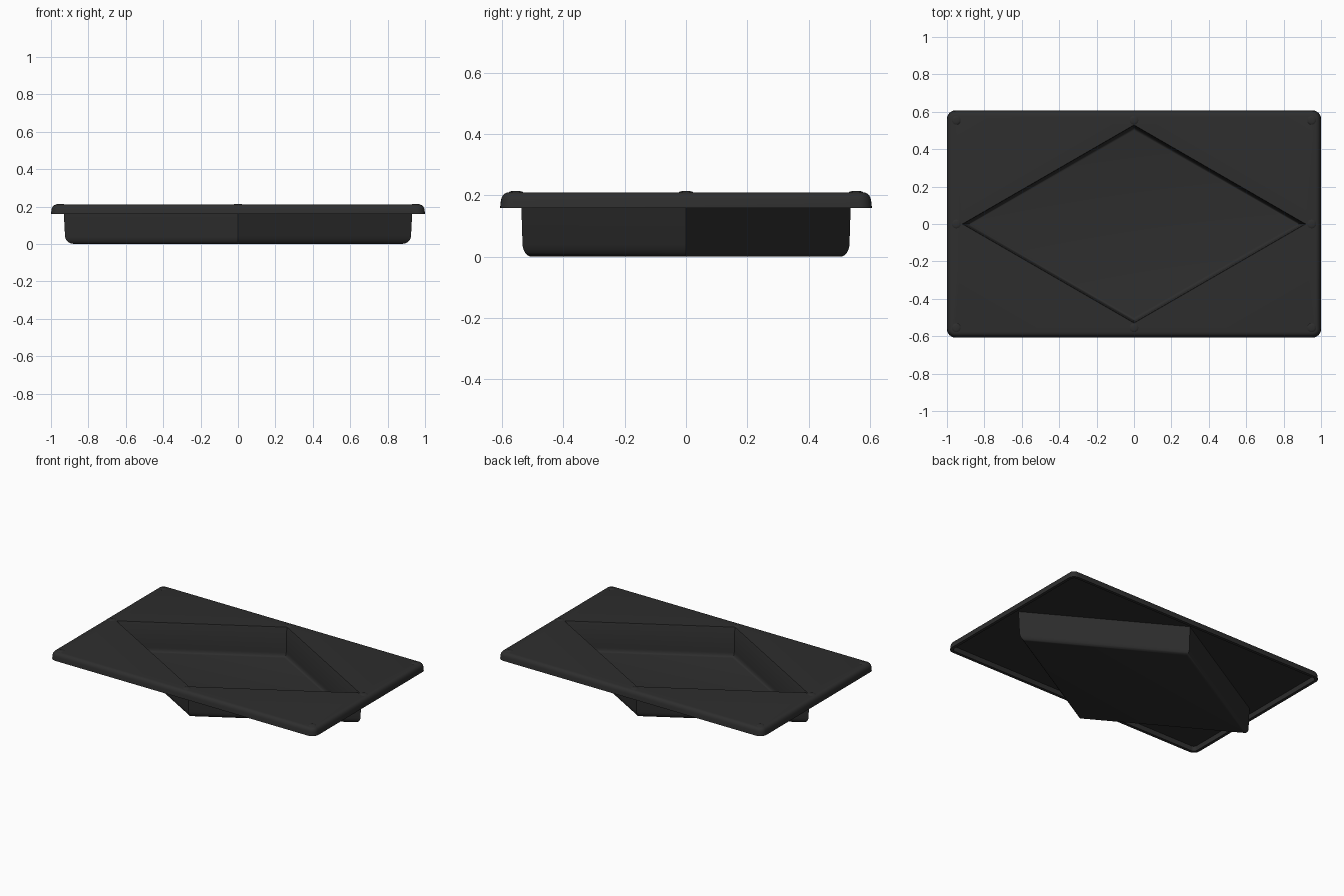
import bpy, bmesh, math

if "Cube" in bpy.data.objects:
    bpy.data.objects.remove(bpy.data.objects["Cube"])

mat = bpy.data.materials.new("charcoal plastic")
mat.diffuse_color = (0.027, 0.027, 0.027, 1)
mat.use_nodes = True
mat.node_tree.nodes["Principled BSDF"].inputs["Base Color"].default_value = mat.diffuse_color


def finish(name, bm):
    bmesh.ops.recalc_face_normals(bm, faces=bm.faces)
    mesh = bpy.data.meshes.new(name)
    bm.to_mesh(mesh)
    bm.free()
    obj = bpy.data.objects.new(name, mesh)
    bpy.context.collection.objects.link(obj)
    mesh.materials.append(mat)
    bpy.ops.object.select_all(action='DESELECT')
    obj.select_set(True)
    bpy.context.view_layer.objects.active = obj
    bpy.ops.object.shade_smooth_by_angle(angle=math.radians(40))
    return obj


def plate_ring(bm, inset, z):
    """Rounded rectangle, inset from the outer edge."""
    r = max(0.045 - inset, 0.012)
    cx, cy = 1 - inset - r, 0.607 - inset - r
    ring = []
    for k, (sx, sy) in enumerate(((1, 1), (-1, 1), (-1, -1), (1, -1))):
        for i in range(7):
            a = math.pi / 2 * (k + i / 6)
            ring.append(bm.verts.new((sx * cx + r * math.cos(a),
                                      sy * cy + r * math.sin(a), z)))
    return ring


def diamond_ring(bm, half_width, z):
    half_depth = half_width * 0.577
    return [bm.verts.new(p) for p in ((half_width, 0, z), (0, half_depth, z),
                                      (-half_width, 0, z), (0, -half_depth, z))]


def bridge(bm, a, b):
    n = len(a)
    for i in range(n):
        bm.faces.new((a[i], a[(i + 1) % n], b[(i + 1) % n], b[i]))


def loop_edges(bm, ring):
    out = []
    for i, v in enumerate(ring):
        w = ring[(i + 1) % len(ring)]
        out.append(bm.edges.get((v, w)) or bm.edges.new((v, w)))
    return out


def skin(bm, rings):
    for a, b in zip(rings, rings[1:]):
        bridge(bm, a, b)


def fillet(width, radius, z):
    """Rounded turn from a wall into a floor."""
    return [(width - 1.15 * radius * (1 - math.cos(t)), z + radius * (1 - math.sin(t)))
            for t in (math.pi / 2 * i / 6 for i in range(7))]


# Hollow lid and sunken diamond well as one continuous shell
bm = bmesh.new()
R = 0.025
edge = [(0.022, 0.192), (0.020, 0.159), (0, 0.159), (0.003, 0.185)]
edge += [(0.004 + R * (1 - math.cos(t)), 0.185 + R * math.sin(t))
         for t in (math.pi / 2 * i / 5 for i in range(1, 6))]
lid = [plate_ring(bm, i, z) for i, z in edge]
skin(bm, lid)

inner = [diamond_ring(bm, w, z) for w, z in
         [(0.918, 0.21), (0.912, 0.203)] + fillet(0.902, 0.03, 0.012)]
outer = [diamond_ring(bm, w, z) for w, z in
         [(0.933, 0.192)] + fillet(0.925, 0.043, 0)]
for well, rim in ((inner, lid[-1]), (outer, lid[0])):
    skin(bm, well)
    bm.faces.new(well[-1])
    bmesh.ops.triangle_fill(bm, use_beauty=True,
                            edges=loop_edges(bm, well[0]) + loop_edges(bm, rim))
finish("diamond_tray", bm)

# Low round studs around the lid
for x in (-0.95, 0, 0.95):
    for y in (-0.555, 0, 0.555):
        if x or y:
            bm = bmesh.new()
            rings = [[bm.verts.new((x + r * math.cos(math.tau * i / 16),
                                    y + r * math.sin(math.tau * i / 16), z))
                      for i in range(16)]
                     for r, z in ((0.025, 0.209), (0.021, 0.212), (0.013, 0.214))]
            skin(bm, rings)
            bm.faces.new(rings[-1])
            bm.faces.new(rings[0])
            finish("stud", bm)
